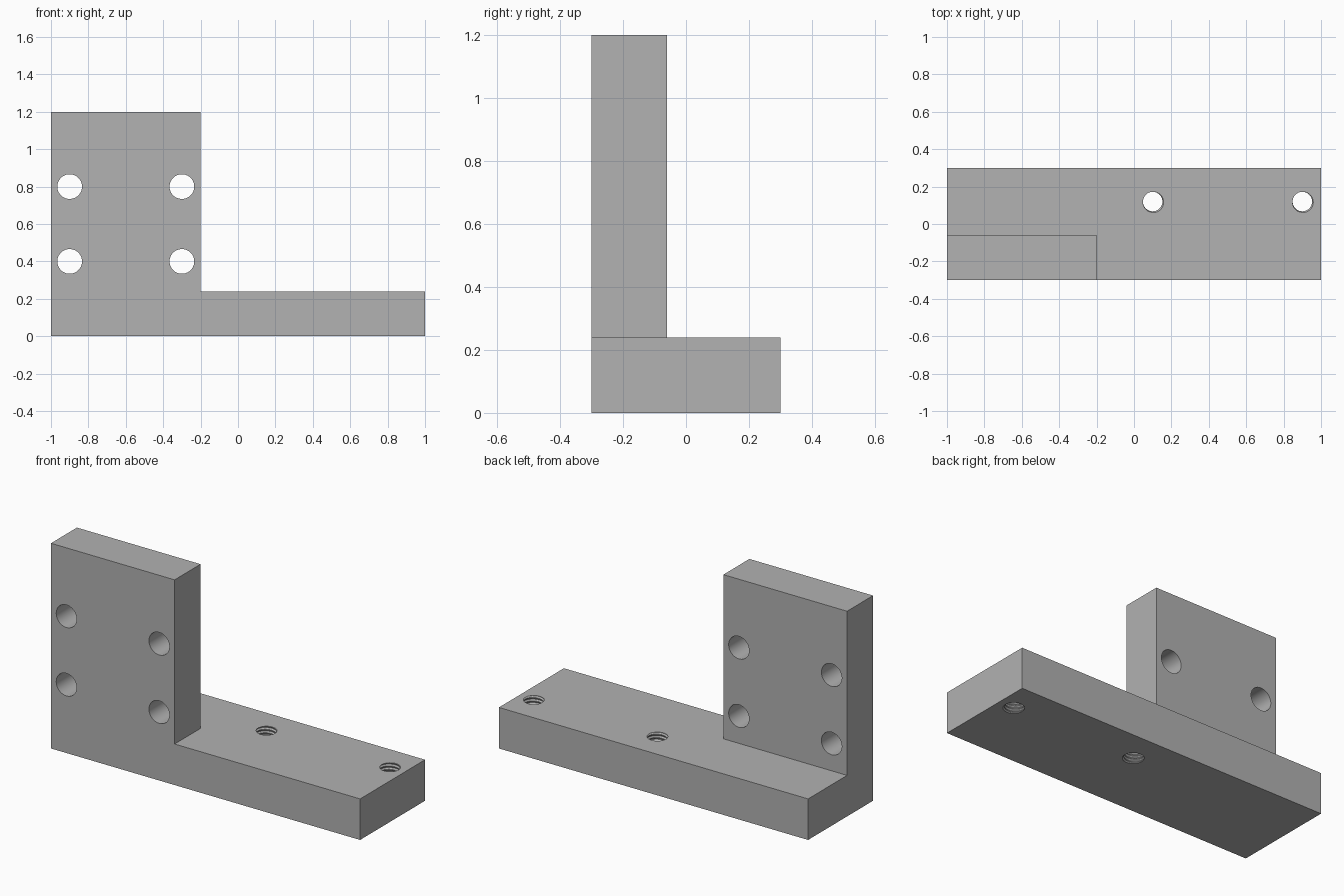
import bpy, bmesh, math
from mathutils import Vector

if "Cube" in bpy.data.objects:
    bpy.data.objects.remove(bpy.data.objects["Cube"])

BASE_TOP, WALL_TOP = 0.24, 1.2
WALL_X, WALL_Y = -0.2, -0.06

steel = bpy.data.materials.new("grey_metal")
steel.diffuse_color = (0.445, 0.445, 0.445, 1)
steel.use_nodes = True
steel.node_tree.nodes["Principled BSDF"].inputs["Base Color"].default_value = steel.diffuse_color


def make_object(name, bm):
    bmesh.ops.recalc_face_normals(bm, faces=bm.faces)
    mesh = bpy.data.meshes.new(name)
    bm.to_mesh(mesh)
    bm.free()
    mesh.materials.append(steel)
    obj = bpy.data.objects.new(name, mesh)
    bpy.context.collection.objects.link(obj)
    return obj


def clearance_cutter(x, z, radius=0.066):
    """Plain round hole running front to back through the wall."""
    bpy.ops.mesh.primitive_cylinder_add(vertices=64, radius=radius, depth=0.4,
                                        location=(x, -0.18, z),
                                        rotation=(math.pi / 2, 0, 0))
    obj = bpy.context.object
    obj.name = "clearance_hole_cutter"
    obj.data.materials.append(steel)
    return obj


def thread_cutter(x, y, minor=0.052, major=0.06, pitch=0.02, sides=48):
    """Helical screw thread running vertically through the base."""
    # one pitch of the thread: flat crest, flank, flat root, flank
    profile = [(0, minor), (0.25, minor), (0.56, major), (0.69, major)]
    n = len(profile)
    turns = round(BASE_TOP / pitch) + 4
    bm = bmesh.new()
    cols = []
    for i in range(sides):
        a = 2 * math.pi * i / sides
        col = []
        for k in range(turns * n + 1):
            f, r = profile[k % n]
            z = pitch * (k // n + f + i / sides - 2.5)
            col.append(bm.verts.new((x + r * math.cos(a), y + r * math.sin(a), z)))
        cols.append(col)
    for i in range(sides):
        last = i == sides - 1
        # the seam joins each turn to the next one up
        for k in range(turns * n - (n if last else 0)):
            shift = n if last else 0
            right = cols[(i + 1) % sides]
            bm.faces.new((cols[i][k], right[k + shift],
                          right[k + 1 + shift], cols[i][k + 1]))
    # close the two open ends outside the base
    for end, inward in ((0, 1), (turns * n, -1)):
        loop = [c[end] for c in cols]
        if inward > 0:
            loop += [cols[0][j] for j in range(n, 0, -1)]
        else:
            loop += [cols[-1][end - j] for j in range(n, 0, -1)]
            # upper seam steps down the last column
            loop = [c[end] for c in cols] + [cols[-1][end - j] for j in range(1, n)]
            loop.append(cols[-1][end - n])
            loop = loop[:-1] + [loop[-1]]
        tip = bm.verts.new((x, y, -0.1 if inward > 0 else BASE_TOP + 0.1))
        for p, q in zip(loop, loop[1:] + loop[:1]):
            if p is not q:
                bm.faces.new((p, q, tip))
    return make_object("threaded_hole_cutter", bm)


# Bracket body: base slab with the wall drawn up from one corner of its top
bm = bmesh.new()
bmesh.ops.create_cube(bm, size=1)
for v in bm.verts:
    v.co = Vector((v.co.x * 2, v.co.y * 0.6, (v.co.z + 0.5) * BASE_TOP))
for co, no in (((WALL_X, 0, 0), (1, 0, 0)), ((0, WALL_Y, 0), (0, 1, 0))):
    bmesh.ops.bisect_plane(bm, geom=bm.verts[:] + bm.edges[:] + bm.faces[:],
                           plane_co=co, plane_no=no)
corner = [f for f in bm.faces if f.normal.z > 0.9
          and f.calc_center_median().x < WALL_X and f.calc_center_median().y < WALL_Y]
grown = bmesh.ops.extrude_face_region(bm, geom=corner)["geom"]
bmesh.ops.translate(bm, vec=(0, 0, WALL_TOP - BASE_TOP),
                    verts=[g for g in grown if isinstance(g, bmesh.types.BMVert)])
bmesh.ops.delete(bm, geom=[f for f in corner if f.is_valid], context='FACES_ONLY')
bmesh.ops.dissolve_limit(bm, angle_limit=0.01, verts=bm.verts, edges=bm.edges)
bracket = make_object("bracket", bm)

# Four bolt holes in the wall and two threaded holes in the base
cutters = [clearance_cutter(x, z) for x in (-0.9, -0.3) for z in (0.4, 0.8)]
cutters += [thread_cutter(x, 0.12) for x in (0.1, 0.9)]
bpy.ops.object.select_all(action='DESELECT')
bpy.context.view_layer.objects.active = bracket
bracket.select_set(True)
for cutter in cutters:
    mod = bracket.modifiers.new("hole", 'BOOLEAN')
    mod.operation, mod.solver, mod.object = 'DIFFERENCE', 'EXACT', cutter
    bpy.ops.object.modifier_apply(modifier=mod.name)
for cutter in cutters:
    bpy.data.objects.remove(cutter, do_unlink=True)
bpy.ops.object.shade_smooth_by_angle(angle=math.radians(25))
